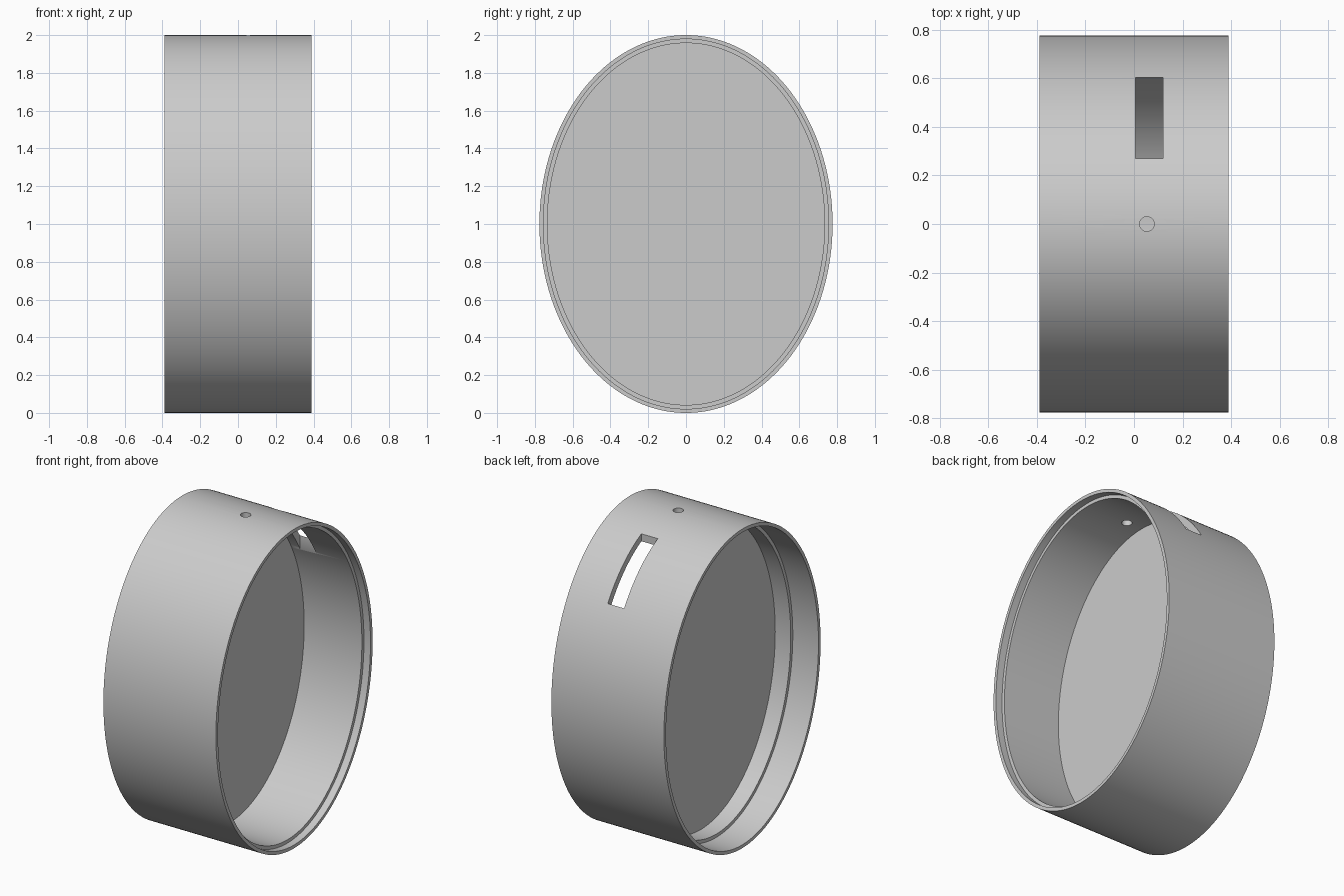
import bpy
import bmesh
from math import cos, sin, pi, radians

cube = bpy.data.objects.get("Cube")
if cube:
    bpy.data.objects.remove(cube, do_unlink=True)

SEGMENTS = 192
HALF_Y, HALF_Z = 0.776, 1.0

grey = bpy.data.materials.new("light grey")
grey.use_nodes = True
colour = (0.6, 0.6, 0.6, 1)
grey.diffuse_color = colour
grey.node_tree.nodes["Principled BSDF"].inputs["Base Color"].default_value = colour


def add_oval_ring(bm, x, inset):
    """One oval loop of vertices, inset from the outer wall."""
    angles = [2 * pi * i / SEGMENTS for i in range(SEGMENTS)]
    return [bm.verts.new((x, (HALF_Y - inset) * cos(a), 1 + (HALF_Z - inset) * sin(a)))
            for a in angles]


def oval_body(name, profile):
    """Skin oval loops along x and close both ends with flat panels."""
    bm = bmesh.new()
    rings = [add_oval_ring(bm, x, inset) for x, inset in profile]
    for a, b in zip(rings, rings[1:]):
        for i in range(SEGMENTS):
            j = (i + 1) % SEGMENTS
            bm.faces.new((a[i], a[j], b[j], b[i]))
    bm.faces.new(rings[0])
    bm.faces.new(rings[-1])
    bmesh.ops.recalc_face_normals(bm, faces=bm.faces)
    mesh = bpy.data.meshes.new(name)
    bm.to_mesh(mesh)
    bm.free()
    mesh.materials.append(grey)
    obj = bpy.data.objects.new(name, mesh)
    bpy.context.collection.objects.link(obj)
    return obj


def cut(body, cutter):
    """Subtract the cutter from the body, then discard it."""
    cutter.hide_render = True
    cutter.data.materials.append(grey)
    mod = body.modifiers.new("cut", 'BOOLEAN')
    mod.operation = 'DIFFERENCE'
    mod.solver = 'EXACT'
    mod.object = cutter
    bpy.context.view_layer.objects.active = body
    bpy.ops.object.modifier_apply(modifier=mod.name)
    bpy.data.objects.remove(cutter, do_unlink=True)


# Oval housing: stepped recesses on both sides of a thin dividing panel
LIP, BORE = 0.021, 0.042
housing = oval_body("oval_housing", [
    (-0.055, BORE), (0.345, BORE), (0.345, LIP), (0.39, LIP), (0.39, 0),
    (-0.39, 0), (-0.39, LIP), (-0.212, LIP), (-0.212, BORE), (-0.105, BORE)])

# Rectangular slot through the upper back wall
bpy.ops.mesh.primitive_cube_add(size=1, location=(0.063, 0.437, 1.75))
slot = bpy.context.object
slot.name = "slot_cutter"
slot.scale = (0.114, 0.334, 0.9)
cut(housing, slot)

# Round hole through the top wall
bpy.ops.mesh.primitive_cylinder_add(vertices=40, radius=0.03, depth=0.4,
                                    location=(0.053, 0, 2))
hole = bpy.context.object
hole.name = "hole_cutter"
cut(housing, hole)

# Smooth walls with crisp rims
bpy.ops.object.select_all(action='DESELECT')
housing.select_set(True)
bpy.context.view_layer.objects.active = housing
bpy.ops.object.shade_smooth_by_angle(angle=radians(30))
